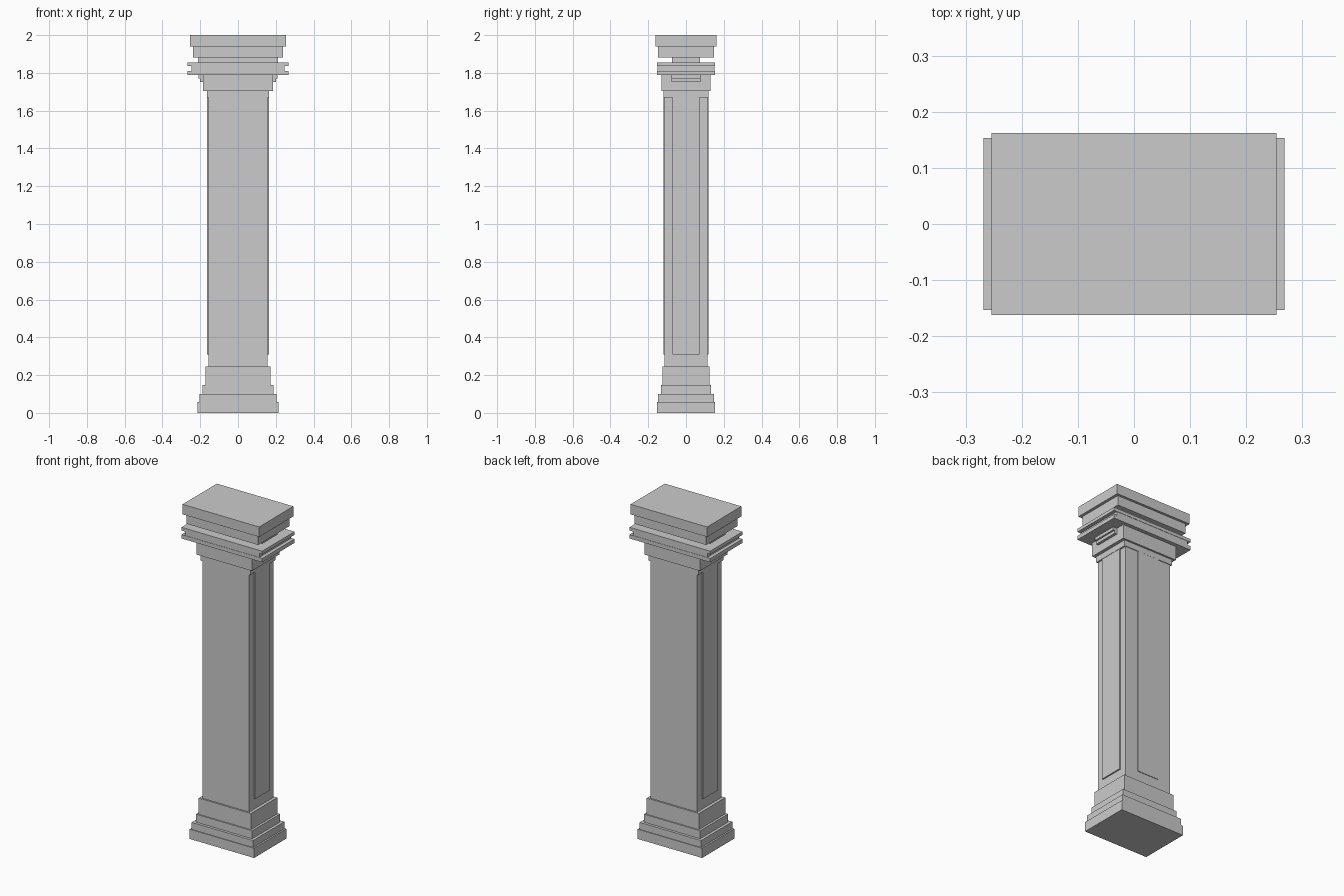
import bpy

if "Cube" in bpy.data.objects:
    bpy.data.objects.remove(bpy.data.objects["Cube"])


def slab(name, hx, hy, z0, z1, x=0.0, y=0.0):
    """Box given by half widths and a height range."""
    bpy.ops.mesh.primitive_cube_add(size=1, location=(x, y, (z0 + z1) / 2))
    ob = bpy.context.object
    ob.name = name
    ob.scale = (2 * hx, 2 * hy, z1 - z0)
    bpy.ops.object.transform_apply(location=False, rotation=False, scale=True)
    return ob


# Stepped base
slab("base_plinth", 0.214, 0.153, 0.0, 0.058)
slab("base_step_lower", 0.204, 0.148, 0.058, 0.10)
slab("base_step_middle", 0.187, 0.132, 0.10, 0.148)
slab("base_step_upper", 0.173, 0.125, 0.148, 0.245)

# Shaft with a shallow raised panel on each face
slab("shaft", 0.155, 0.115, 0.245, 1.67)
for side, label in ((-1, "left"), (1, "right")):
    slab("panel_" + label, 0.007, 0.072, 0.308, 1.67, x=side * 0.156)
for side, label in ((-1, "front"), (1, "back")):
    slab("panel_" + label, 0.072, 0.004, 0.308, 1.67, y=side * 0.1145)

# Capital
slab("collar", 0.165, 0.119, 1.67, 1.705)
slab("capital_block", 0.184, 0.13, 1.705, 1.788)

# Narrow brackets on the two ends under the cornice
for side, label in ((-1, "left"), (1, "right")):
    slab("bracket_lower_" + label, 0.02, 0.077, 1.752, 1.77, x=side * 0.18)
    slab("bracket_upper_" + label, 0.03, 0.077, 1.77, 1.788, x=side * 0.18)

# Cornice with a groove at mid height
slab("cornice_lower", 0.268, 0.153, 1.788, 1.811)
slab("cornice_groove", 0.247, 0.151, 1.811, 1.836)
slab("cornice_upper", 0.268, 0.153, 1.836, 1.855)

# Narrow neck and top slabs
slab("neck", 0.212, 0.074, 1.855, 1.882)
slab("top_slab_lower", 0.237, 0.148, 1.882, 1.94)
slab("top_slab_upper", 0.254, 0.162, 1.94, 2.0)
